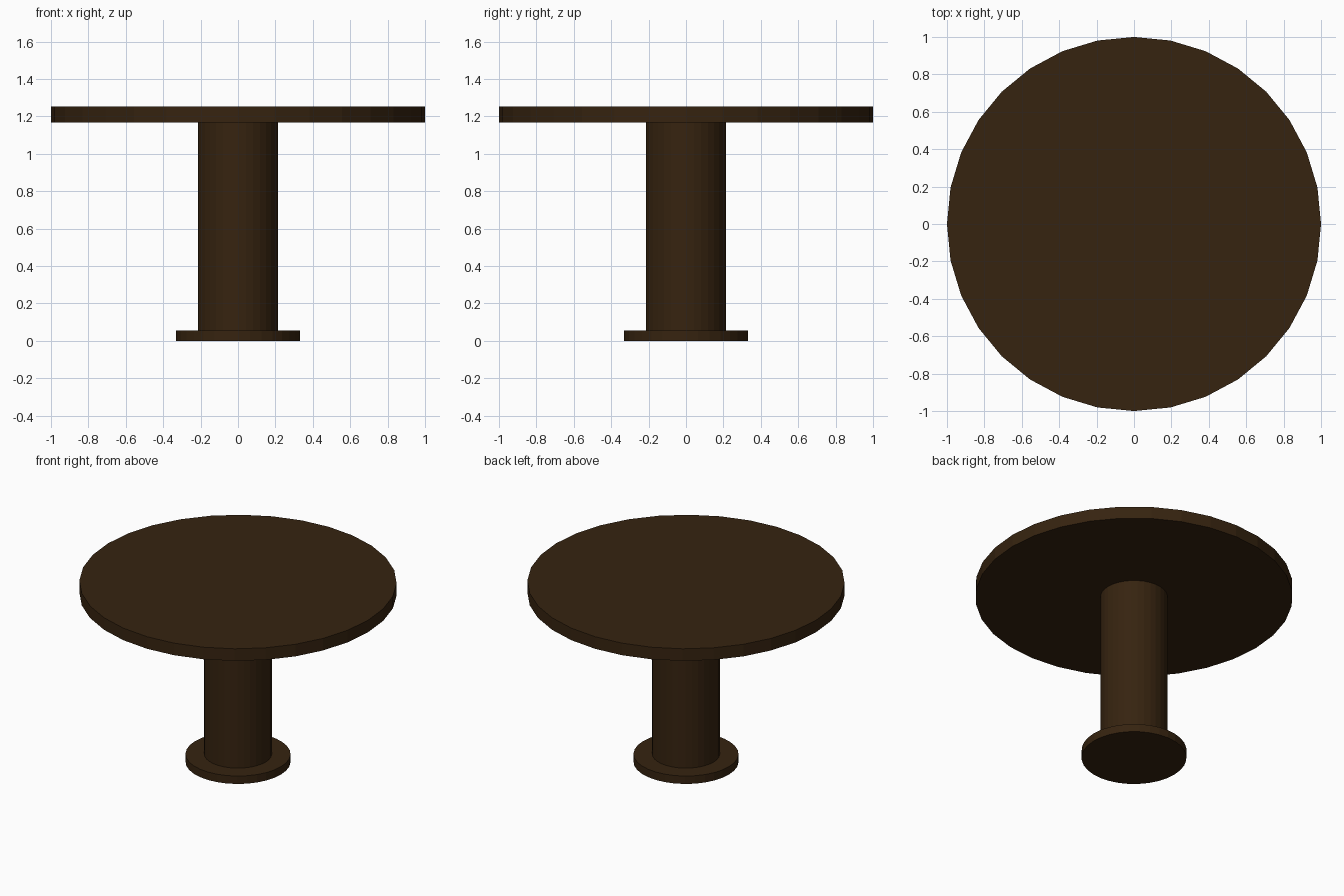
import bpy

if "Cube" in bpy.data.objects:
    bpy.data.objects.remove(bpy.data.objects["Cube"])

# Single dark wood colour
wood = bpy.data.materials.new("dark_wood")
wood.diffuse_color = (0.037, 0.017, 0.005, 1.0)
wood.use_nodes = True
wood.node_tree.nodes["Principled BSDF"].inputs["Base Color"].default_value = wood.diffuse_color


def disc(name, radius, z0, z1):
    """32-sided upright cylinder between two heights."""
    bpy.ops.mesh.primitive_cylinder_add(
        vertices=32, radius=radius, depth=z1 - z0, location=(0, 0, (z0 + z1) / 2))
    ob = bpy.context.object
    ob.name = name
    ob.data.materials.append(wood)
    return ob


# Round foot, thick column and wide top
disc("base", 0.331, 0.0, 0.055)
disc("column", 0.213, 0.055, 1.168)
disc("table_top", 1.0, 1.168, 1.252)
